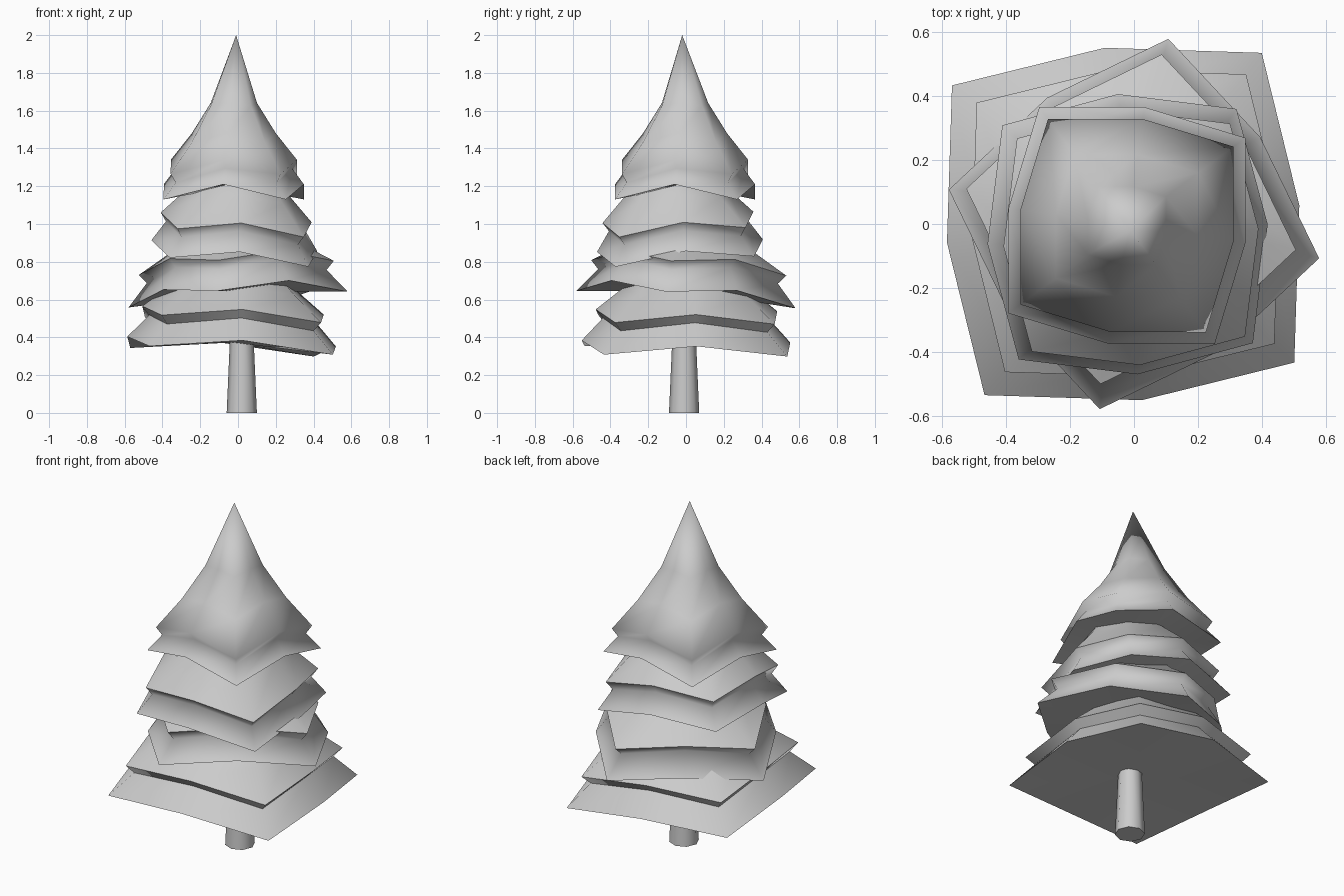
import bpy, bmesh, math

if "Cube" in bpy.data.objects:
    bpy.data.objects.remove(bpy.data.objects["Cube"])


def finish(bm, name, angle=75):
    bmesh.ops.recalc_face_normals(bm, faces=bm.faces)
    mesh = bpy.data.meshes.new(name)
    bm.to_mesh(mesh)
    bm.free()
    ob = bpy.data.objects.new(name, mesh)
    bpy.context.collection.objects.link(ob)
    bpy.ops.object.select_all(action='DESELECT')
    ob.select_set(True)
    bpy.context.view_layer.objects.active = ob
    bpy.ops.object.shade_smooth_by_angle(angle=math.radians(angle))


def tier(name, centre, corner, mid, turn, z, tilt, drop, rise, tip, steep=0.14, upper=0.89):
    """Double-rimmed branch skirt: a drooping four-cornered octagon lofted to a tip."""
    cx, cy = centre
    # (radius scale, height above lower rim, droop scale)
    rings = [(1.0, 0, 1), (upper - 0.07, rise - 0.045, 0.95), (upper, rise, 0.95),
             (0.6, rise + steep, 0.6), (0.33, rise + 2.15 * steep, 0.2)]
    bm = bmesh.new()
    loops = []
    for s, h, d in rings:
        loop = []
        for i in range(8):
            a = math.radians(turn + 45 * i)
            r = s * (corner if i % 2 == 0 else mid)
            x, y = r * math.cos(a), r * math.sin(a)
            dz = drop * d if i % 2 == 0 else 0
            # the axis leans along with the tilt
            loop.append(bm.verts.new((cx + x - tilt[0] * h, cy + y - tilt[1] * h,
                                      z + h - dz + tilt[0] * x + tilt[1] * y)))
        loops.append(loop)
    for a, b in zip(loops, loops[1:]):
        for i in range(8):
            j = (i + 1) % 8
            bm.faces.new((a[i], a[j], b[j], b[i]))
    # underside fan and pointed top
    for loop, co in ((loops[0], (cx, cy, z - drop * 0.1)),
                     (loops[-1], (-0.01, -0.02, tip))):
        v = bm.verts.new(co)
        for i in range(8):
            bm.faces.new((loop[i], loop[(i + 1) % 8], v))
    finish(bm, name)


# Branch tiers, bottom to top
tier("bottom_branches", (-0.034, 0), 0.69, 0.555, 51, 0.378, (-0.045, -0.015), 0.052, 0.165, 0.95,
     steep=0.12, upper=0.87)
tier("lower_middle_branches", (0, 0), 0.59, 0.48, 79.5, 0.65, (0.056, -0.09), 0.05, 0.165, 1.1,
     steep=0.085)
tier("upper_middle_branches", (-0.02, -0.032), 0.52, 0.44, 49, 0.885, (-0.07, 0.07), 0.06, 0.15, 1.4,
     upper=0.91)
tier("top_branches", (-0.022, -0.005), 0.462, 0.375, 36.5, 1.21, (0, 0), 0.08, 0.13, 2.0, upper=0.9)

# Trunk
bm = bmesh.new()
bmesh.ops.create_cone(bm, cap_ends=True, segments=8, radius1=0.08, radius2=0.058, depth=0.5)
bmesh.ops.translate(bm, verts=bm.verts, vec=(0.02, -0.01, 0.25))
finish(bm, "trunk")
